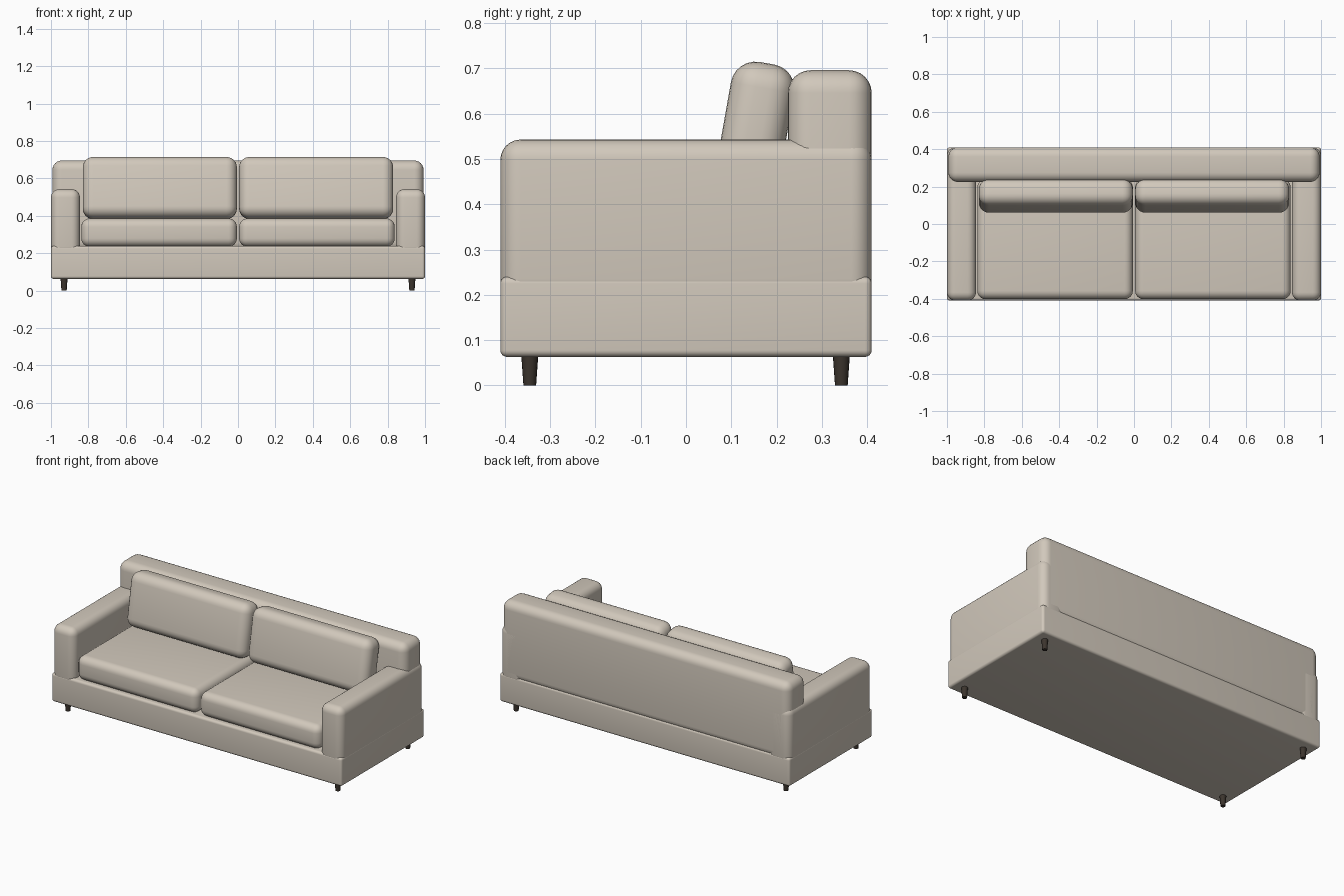
import bpy
import bmesh
import math
from mathutils import Matrix

cube = bpy.data.objects.get("Cube")
if cube:
    bpy.data.objects.remove(cube, do_unlink=True)


def material(name, colour):
    mat = bpy.data.materials.new(name)
    mat.use_nodes = True
    mat.diffuse_color = colour
    bsdf = mat.node_tree.nodes["Principled BSDF"]
    bsdf.inputs["Base Color"].default_value = colour
    bsdf.inputs["Roughness"].default_value = 0.9
    return mat


fabric = material("cream fabric", (0.64, 0.58, 0.50, 1))
wood = material("dark wood", (0.045, 0.035, 0.027, 1))


def finish(bm, name, mat):
    mesh = bpy.data.meshes.new(name)
    bm.to_mesh(mesh)
    bm.free()
    mesh.materials.append(mat)
    obj = bpy.data.objects.new(name, mesh)
    bpy.context.collection.objects.link(obj)
    bpy.ops.object.select_all(action="DESELECT")
    obj.select_set(True)
    bpy.context.view_layer.objects.active = obj
    bpy.ops.object.shade_smooth_by_angle(angle=math.radians(35))
    return obj


def soft_box(name, x, y, z, radius, tilt=0):
    """Rounded box spanning the given ranges, leaning back by tilt degrees."""
    bm = bmesh.new()
    bmesh.ops.create_cube(bm, size=1)
    bmesh.ops.scale(bm, vec=[b - a for a, b in (x, y, z)], verts=bm.verts)
    bmesh.ops.bevel(bm, geom=bm.edges[:], offset=radius, segments=6,
                    profile=0.5, affect="EDGES", clamp_overlap=True)
    bm.transform(Matrix.Rotation(math.radians(-tilt), 4, "X"))
    obj = finish(bm, name, fabric)
    obj.location = [(a + b) / 2 for a, b in (x, y, z)]
    return obj


# Frame and backrest
soft_box("base", (-1, 1), (-0.41, 0.41), (0.063, 0.24), 0.015)
soft_box("backrest", (-0.992, 0.992), (0.225, 0.41), (0.21, 0.696), 0.05)

# Arms and cushions, one set per side
for side, s in (("left", 1), ("right", -1)):
    def span(a, b):
        return sorted((s * a, s * b))

    soft_box(side + "_arm", span(0.845, 1), (-0.41, 0.41), (0.19, 0.543), 0.045)
    soft_box(side + "_seat_cushion", span(0.006, 0.838), (-0.402, 0.24),
             (0.235, 0.386), 0.045)
    soft_box(side + "_back_cushion", span(0.006, 0.83), (0.079, 0.221),
             (0.384, 0.714), 0.055, tilt=10)

    # Tapered legs
    for end, y in (("front", -0.345), ("back", 0.343)):
        bm = bmesh.new()
        bmesh.ops.create_cone(bm, cap_ends=True, segments=16, radius1=0.014,
                              radius2=0.019, depth=0.07)
        leg = finish(bm, f"{side}_{end}_leg", wood)
        leg.location = (s * 0.93, y, 0.035)
